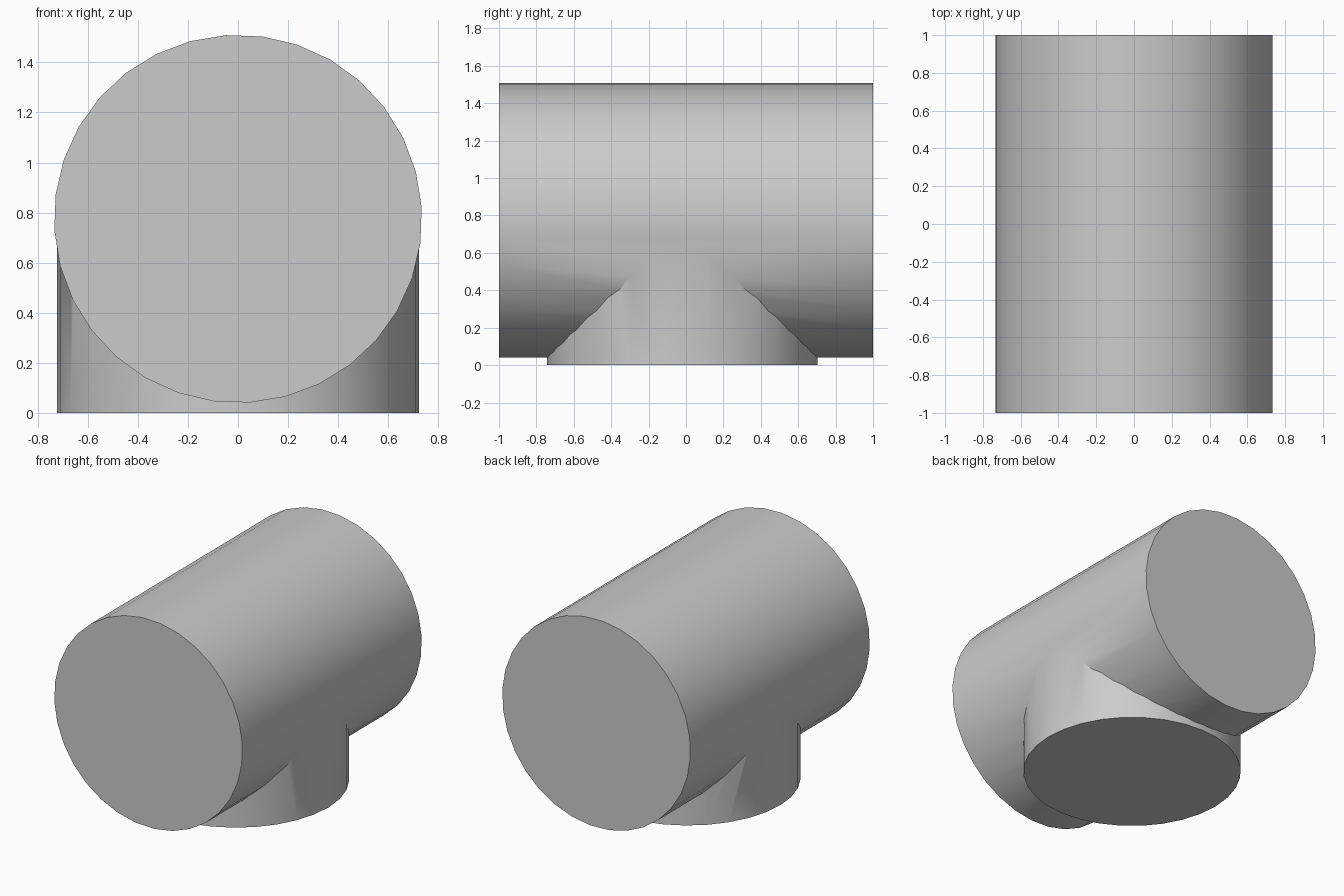
import bpy
from math import radians

cube = bpy.data.objects.get("Cube")
if cube:
    bpy.data.objects.remove(cube, do_unlink=True)

grey = bpy.data.materials.new("plain_grey")
grey.use_nodes = True
color = (0.6, 0.6, 0.6, 1)
grey.diffuse_color = color
grey.node_tree.nodes["Principled BSDF"].inputs["Base Color"].default_value = color


def cylinder(name, radius, depth, location, rotation):
    bpy.ops.mesh.primitive_cylinder_add(
        vertices=32, radius=radius, depth=depth, location=location, rotation=rotation)
    obj = bpy.context.object
    obj.name = name
    obj.data.materials.append(grey)
    return obj


# Upright branch, reaching up into the main pipe
branch = cylinder("branch_pipe", 0.722, 0.78, (0, -0.02, 0.39), (0, 0, 0))

# Horizontal main pipe, rolled slightly about its own axis
pipe = cylinder("tee_pipe", 0.735, 2, (0, 0, 0.775), (radians(90), radians(7.6), 0))

# Weld the two into one solid
union = pipe.modifiers.new("join_branch", "BOOLEAN")
union.operation = "UNION"
union.solver = "EXACT"
union.object = branch
bpy.ops.object.modifier_apply(modifier=union.name)
bpy.data.objects.remove(branch, do_unlink=True)

# Smooth walls, sharp rims and seam
bpy.ops.object.shade_smooth_by_angle(angle=radians(30))
